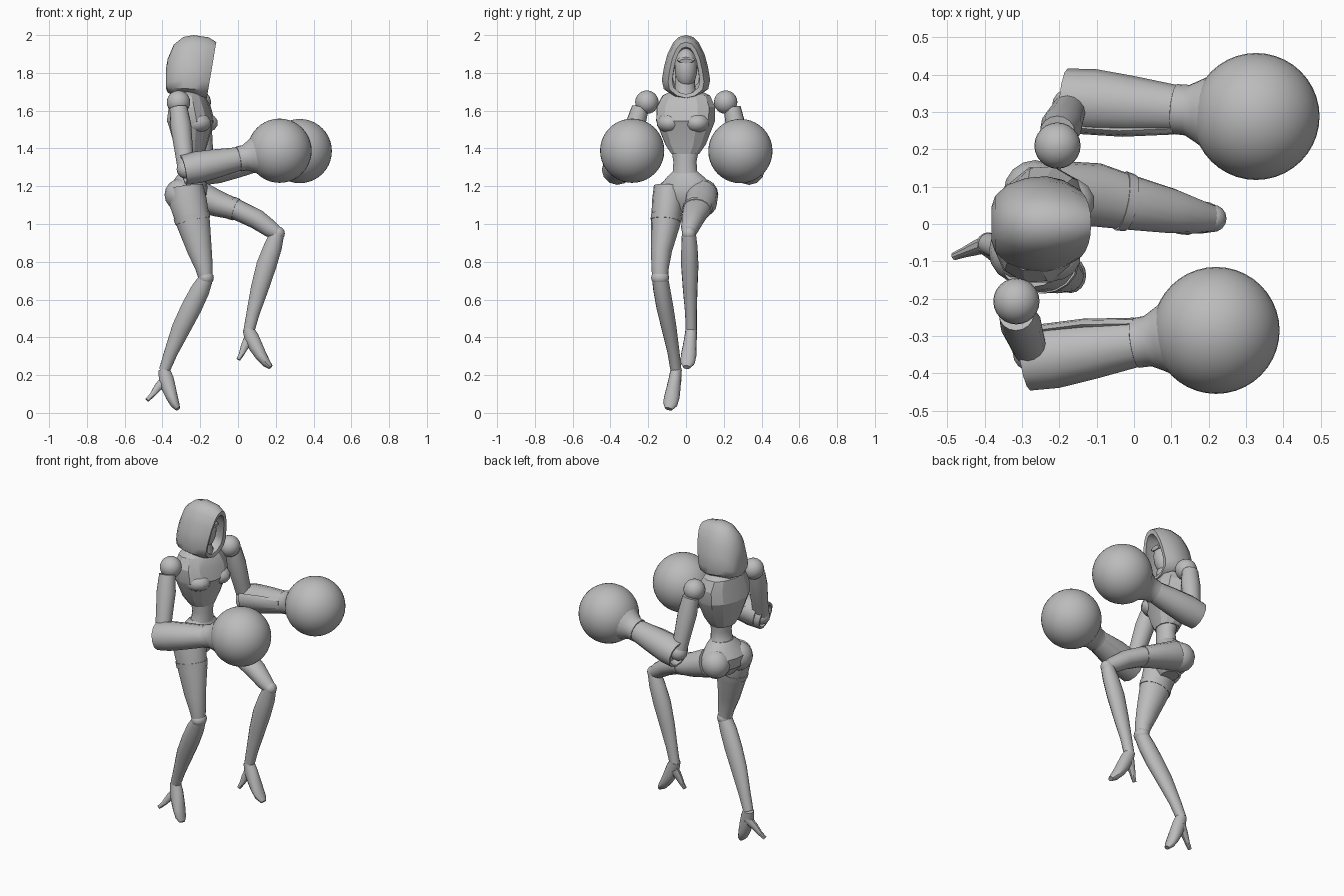
import bpy, bmesh, math
from mathutils import Vector, Matrix

cube = bpy.data.objects.get("Cube")
if cube:
    bpy.data.objects.remove(cube, do_unlink=True)

grey = bpy.data.materials.new("plain grey")
grey.use_nodes = True
COLOUR = (0.5, 0.5, 0.5, 1)
grey.diffuse_color = COLOUR
grey.node_tree.nodes["Principled BSDF"].inputs["Base Color"].default_value = COLOUR

YAW = Matrix.Rotation(math.radians(-14), 3, 'Z')
PIVOT = Vector((-0.26, 0, 0))


def finish(name, bm, angle=35):
    bmesh.ops.recalc_face_normals(bm, faces=bm.faces)
    mesh = bpy.data.meshes.new(name)
    bm.to_mesh(mesh)
    bm.free()
    mesh.materials.append(grey)
    ob = bpy.data.objects.new(name, mesh)
    bpy.context.collection.objects.link(ob)
    bpy.ops.object.select_all(action='DESELECT')
    ob.select_set(True)
    bpy.context.view_layer.objects.active = ob
    bpy.ops.object.shade_smooth_by_angle(angle=math.radians(angle))
    return ob


def skin(name, loops, angle=35):
    """Bridge closed loops of points and cap both ends."""
    bm = bmesh.new()
    rows = [[bm.verts.new(p) for p in loop] for loop in loops]
    n = len(rows[0])
    for a, b in zip(rows, rows[1:]):
        for i in range(n):
            bm.faces.new((a[i], a[(i + 1) % n], b[(i + 1) % n], b[i]))
    bm.faces.new(rows[0])
    bm.faces.new(rows[-1])
    return finish(name, bm, angle)


def limb(name, rings, sides=16, angle=35):
    """Loft ellipses (x, y, z, half width, half depth) along a path."""
    pts = [Vector(r[:3]) for r in rings]
    axis = (pts[-1] - pts[0]).normalized()
    loops = []
    for i, r in enumerate(rings):
        t = pts[min(i + 1, len(pts) - 1)] - pts[max(i - 1, 0)]
        t = t.normalized() if t.dot(axis) > 1e-4 else axis
        u = (Vector((0, 1, 0)) - t * t.y).normalized()
        v = t.cross(u)
        loops.append([pts[i] + u * r[3] * math.cos(a) + v * r[4] * math.sin(a)
                      for a in (math.tau * k / sides for k in range(sides))])
    return skin(name, loops, angle)


def trunk(name, rings, sides=16, angle=30, power=1.0):
    """Stack flat sections (z, x, half depth, half width), turned with the body."""
    loops = []
    for z, x, rx, ry in rings:
        loop = []
        for k in range(sides):
            a = math.tau * k / sides
            c, s = math.cos(a), math.sin(a)
            p = Vector((rx * math.copysign(abs(c) ** power, c) + x - PIVOT.x,
                        ry * math.copysign(abs(s) ** power, s), z))
            loop.append(YAW @ p + PIVOT)
        loops.append(loop)
    return skin(name, loops, angle)


def ball(name, centre, radii, segs=24):
    bm = bmesh.new()
    bmesh.ops.create_uvsphere(bm, u_segments=segs, v_segments=segs // 2, radius=1)
    bm.transform(Matrix.Translation(centre) @ Matrix.Diagonal((*radii, 1)))
    return finish(name, bm)


# Torso
trunk("chest", [(1.37, -0.245, .065, .075), (1.42, -0.25, .085, .11),
                (1.53, -0.25, .115, .155), (1.545, -0.25, .122, .16),
                (1.62, -0.255, .105, .16), (1.68, -0.265, .085, .13),
                (1.71, -0.265, .055, .07)], 12, 22, .85)
trunk("waist", [(1.24, -0.25, .07, .085), (1.28, -0.24, .057, .066),
                (1.33, -0.237, .053, .063), (1.42, -0.245, .06, .08)])
trunk("pelvis", [(1.275, -0.245, .06, .07), (1.25, -0.25, .075, .1),
                 (1.19, -0.265, .1, .155), (1.13, -0.265, .095, .145),
                 (1.07, -0.26, .05, .06)])
trunk("neck", [(1.66, -0.245, .07, .075), (1.72, -0.24, .055, .055),
               (1.8, -0.24, .05, .05)])
for side, y in (("near", -.075), ("far", .075)):
    p = YAW @ Vector((.055, y, 1.535)) + PIVOT
    ball(side + "_breast", p, (.085, .07, .055), 14)
    p = YAW @ Vector((-.025, y * 1.1, 1.155)) + PIVOT
    ball(side + "_buttock", p, (.085, .085, .085), 16)

# Hood: pear-shaped sections from back to front, then back into the cavity
HALF = [(0, 1), (.3, .94), (.54, .75), (.76, .42), (.91, 0), (1, -.42),
        (.92, -.7), (.5, -.92), (0, -1)]
PROFILE = HALF + [(-y, z) for y, z in HALF[-2:0:-1]]
SECTIONS = [(-.382, 1.77, .045, .05), (-.372, 1.785, .075, .09),
            (-.34, 1.815, .105, .135), (-.29, 1.83, .123, .16),
            (-.235, 1.832, .128, .168), (-.18, 1.825, .118, .163),
            (-.14, 1.815, .095, .148), (-.145, 1.812, .072, .125),
            (-.2, 1.812, .085, .125), (-.26, 1.815, .07, .1)]
skin("hood", [[(x + .025 * z * (x > -.2), y * w, zc + z * h) for y, z in PROFILE]
              for x, zc, w, h in SECTIONS], 40)

# Masked head inside the hood
ball("head", (-.225, 0, 1.825), (.065, .06, .105))
limb("brow_visor", [(-.18, 0, 1.868, .05, .018), (-.155, 0, 1.862, .035, .012)], 8)

# Arms: (side, shoulder, elbow, glove centre)
ARMS = (("near", (-.315, -.207, 1.645), (-.275, -.345, 1.29), (.22, -.285, 1.388)),
        ("far", (-.205, .21, 1.645), (-.17, .315, 1.29), (.327, .288, 1.386)))
for side, shoulder, elbow, glove in ARMS:
    s, e, g = map(Vector, (shoulder, elbow, glove))
    ball(side + "_shoulder", s, (.062, .062, .062))
    out = Vector((0, math.copysign(.035, s.y), -.03))
    path = [s + out, s.lerp(e, .3) + out * .6, s.lerp(e, .65) + out * .3, e]
    limb(side + "_upper_arm", [(*p, r, r * 1.05) for p, r in
                               zip(path, (.045, .053, .047, .042))])
    ball(side + "_elbow", e, (.05, .05, .05), 16)
    start = e + Vector((-.015, math.copysign(.02, s.y), -.005))
    # forearm has a hollow end at the elbow
    stations = [(.07, .06), (0, .07), (0, .082), (.15, .087), (.35, .078), (.62, .062)]
    limb(side + "_forearm", [(*start.lerp(g, f), r, r * .97) for f, r in stations], 12)
    cuff = [(.57, .058), (.575, .067), (.64, .068), (.7, .085), (.78, .11)]
    limb(side + "_glove_cuff", [(*start.lerp(g, f), r, r) for f, r in cuff], 20)
    ball(side + "_glove", g, (.17, .17, .17), 40)
    # slim plate along the inner side of the forearm
    inner = Vector((0, -math.copysign(.075, s.y), .01))
    limb(side + "_forearm_plate", [(*(start.lerp(g, f) + inner * k), .016, .045 * k)
                                   for f, k in ((.04, 1), (.3, .95), (.57, .7))], 8)

# Legs
limb("near_thigh", [(-.275, -.09, 1.2, .08, .09), (-.265, -.095, 1.12, .085, .1),
                    (-.235, -.108, 1.0, .077, .088), (-.203, -.13, .86, .056, .065),
                    (-.18, -.137, .77, .046, .047), (-.172, -.137, .71, .042, .036)])
limb("near_shin", [(-.17, -.137, .71, .043, .038), (-.2, -.128, .65, .045, .05),
                   (-.245, -.112, .56, .045, .054), (-.3, -.09, .45, .04, .05),
                   (-.355, -.066, .32, .032, .036), (-.39, -.053, .225, .029, .029)])
limb("far_thigh", [(-.22, .085, 1.15, .085, .085), (-.1, .078, 1.105, .085, .068),
                   (0, .055, 1.073, .072, .055), (.1, .035, 1.025, .06, .053),
                   (.17, .02, .975, .046, .046), (.208, .015, .95, .036, .036)])
limb("far_shin", [(.208, .015, .95, .037, .037), (.185, .018, .88, .043, .048),
                  (.15, .02, .78, .046, .053), (.115, .022, .66, .039, .047),
                  (.08, .026, .53, .031, .035), (.057, .028, .43, .029, .029)])
ball("near_knee", (-.17, -.137, .715), (.042, .048, .04), 16)
ball("far_knee", (.21, .015, .95), (.038, .037, .038), 16)

# Thin straps around the thighs
limb("near_thigh_band", [(-.246, -.104, 1.045, .083, .097), (-.239, -.107, 1.015, .08, .094)])
limb("far_thigh_band", [(-.035, .062, 1.085, .081, .062), (-.01, .057, 1.076, .077, .06)])

# High-heeled shoes: (side, ankle, toe direction in plan, sole slide)
for side, ankle, dy in (("near", (-.392, -.052, .23), -.04), ("far", (.053, .028, .445), -.025)):
    a = Vector(ankle)
    tilt = .92 if side == "near" else 1.5
    drop = 1.03 if side == "near" else 1.0
    foot = [(0, 0, .03, .03), (.012, -.045, .033, .04), (.028, -.095, .037, .038),
            (.045, -.14, .041, .032), (.064, -.18, .038, .024), (.08, -.203, .02, .013)]
    limb(side + "_shoe", [(a.x + x * tilt, a.y + dy * x / .08, a.z + z * drop, w, d)
                          for x, z, w, d in foot], 14)
    heel = [(.01, -.05, .026, .03), (-.03, -.09, .02, .022),
            (-.06, -.13, .014, .014), (-.085, -.155, .011, .011)]
    lean = 1.05 if side == "near" else .6
    limb(side + "_shoe_heel", [(a.x + x * lean, a.y - dy * x / .1, a.z + z * 1.05, w, d)
                               for x, z, w, d in heel], 10)
